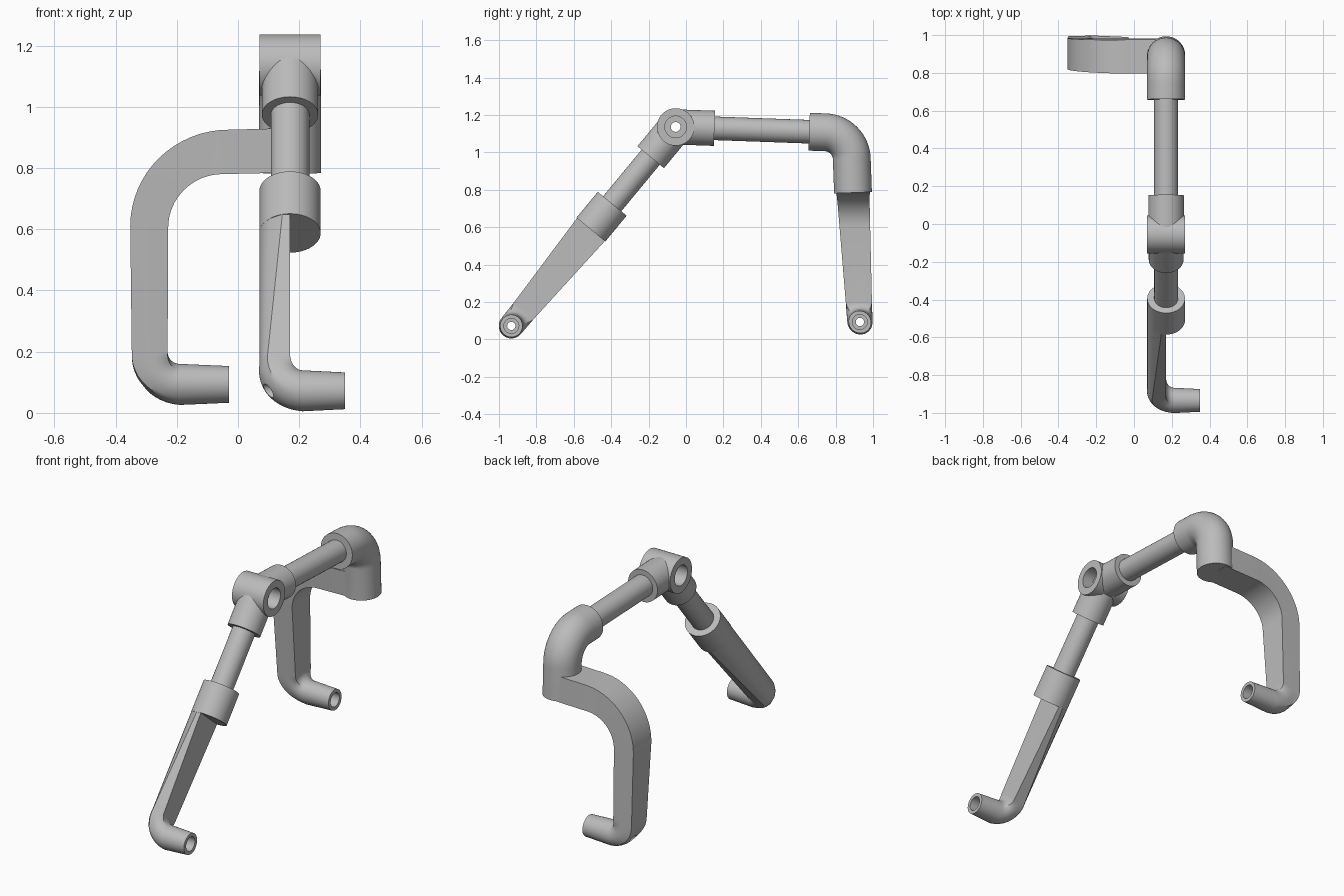
import bpy, bmesh
from math import sin, cos, pi, sqrt, radians
from mathutils import Vector

cube = bpy.data.objects.get("Cube")
if cube:
    bpy.data.objects.remove(cube, do_unlink=True)

grey = bpy.data.materials.new("light_grey")
grey.use_nodes = True
colour = (0.5, 0.5, 0.5, 1)
grey.diffuse_color = colour
grey.node_tree.nodes["Principled BSDF"].inputs["Base Color"].default_value = colour

SIDES = 48
CX = 0.17                                   # shared plane of the arms
HUB = Vector((CX, -0.055, 1.136))
FRONT = Vector((0, -0.637, -0.771)).normalized()
BACK = Vector((0, 1, -0.036)).normalized()
DOWN = Vector((0, 0.036, -1)).normalized()
SIDE = Vector((1, 0, 0))


def loft(name, rings):
    """Skin closed rings of points and cap both ends."""
    bm = bmesh.new()
    loops = [[bm.verts.new(p) for p in ring] for ring in rings]
    n = len(loops[0])
    for a, b in zip(loops, loops[1:]):
        for i in range(n):
            j = (i + 1) % n
            bm.faces.new((a[i], a[j], b[j], b[i]))
    bm.faces.new(loops[0])
    bm.faces.new(loops[-1])
    bmesh.ops.recalc_face_normals(bm, faces=bm.faces[:])
    mesh = bpy.data.meshes.new(name)
    bm.to_mesh(mesh)
    bm.free()
    obj = bpy.data.objects.new(name, mesh)
    bpy.context.collection.objects.link(obj)
    mesh.materials.append(grey)
    return obj


def ring(centre, axis, r):
    """Circle square to an axis lying in the y-z plane or along x."""
    u = SIDE if abs(axis.x) < 0.5 else Vector((0, 0, 1))
    v = axis.cross(u).normalized()
    return [centre + r * (u * cos(k * 2 * pi / SIDES) + v * sin(k * 2 * pi / SIDES))
            for k in range(SIDES)]


def rod(name, start, end, r):
    axis = (end - start).normalized()
    return loft(name, [ring(start, axis, r), ring(end, axis, r)])


def activate(obj):
    bpy.ops.object.select_all(action='DESELECT')
    obj.select_set(True)
    bpy.context.view_layer.objects.active = obj


def finish(obj):
    activate(obj)
    bpy.ops.object.shade_smooth_by_angle(angle=radians(32))


def drill(obj, start, end, r):
    cutter = rod("cutter", start, end, r)
    cutter.hide_render = True
    mod = obj.modifiers.new("bore", 'BOOLEAN')
    mod.operation, mod.solver, mod.object = 'DIFFERENCE', 'EXACT', cutter
    activate(obj)
    bpy.ops.object.modifier_apply(modifier=mod.name)
    bpy.data.objects.remove(cutter, do_unlink=True)


# Hinge hub with its two sockets, bored through along x
hub = rod("hinge_hub", HUB - SIDE * 0.1, HUB + SIDE * 0.1, 0.1)
sockets = [rod("front_socket", HUB, HUB + FRONT * 0.21, 0.092),
           rod("back_socket", HUB, HUB + BACK * 0.207, 0.094)]
for part in [hub] + sockets:
    drill(part, HUB - SIDE * 0.2, HUB + SIDE * 0.2, 0.058)
    finish(part)
bushing = rod("hinge_bushing", HUB - SIDE * 0.03, HUB + SIDE * 0.03, 0.0585)
drill(bushing, HUB - SIDE * 0.1, HUB + SIDE * 0.1, 0.026)
finish(bushing)

# Straight tubes and the front collar
finish(rod("front_tube", HUB + FRONT * 0.15, HUB + FRONT * 0.6, 0.063))
finish(rod("back_tube", HUB + BACK * 0.15, HUB + BACK * 0.78, 0.063))
finish(rod("front_collar", HUB + FRONT * 0.533, HUB + FRONT * 0.712, 0.1))

# Rear elbow: straight, quarter bend, straight
corner = HUB + BACK * 0.937
bend_r = 0.135
pivot = corner - BACK * bend_r + DOWN * bend_r
rings = [ring(HUB + BACK * 0.714, BACK, 0.101)]
for k in range(17):
    a = k / 16 * pi / 2
    rings.append(ring(pivot + bend_r * (BACK * sin(a) - DOWN * cos(a)),
                      BACK * cos(a) + DOWN * sin(a), 0.101))
rings.append(ring(corner + DOWN * 0.318, DOWN, 0.101))
finish(loft("back_elbow", rings))


def leg_section(place, inner, outer, w, roundness, dome):
    """Ring between an inner and outer edge: box or domed bar, blending to a circle."""
    pts = []
    for k in range(SIDES):
        a = k * 2 * pi / SIDES
        c, s = cos(a), sin(a)
        m = max(abs(c), abs(s))
        p, q = c / m, s / m
        if dome:
            p = (p + 1) * sqrt(max(0, 1 - (w * q / 0.1) ** 2)) - 1
        p += (c - p) * roundness
        q += (s - q) * roundness
        mid = (inner + outer) / 2 + (outer - inner) / 2 * p
        pts.append(place(mid.x, mid.y, w * q))
    return pts


def leg(name, place, bar, pivot, thick, foot_x, w_end, dome):
    """Bar sections (inner, outer, half width), then a bend into a round foot."""
    sections = [(i, o, w, 0) for i, o, w in bar]
    pv = Vector(pivot)
    for k in range(13):
        f = k / 12
        d = Vector((-cos(f * pi / 2), sin(f * pi / 2)))
        t = thick + (0.134 - thick) * f
        sections.append((pv + d * 0.04, pv + d * (0.04 + t),
                         w_end + (0.067 - w_end) * f, f * f * (3 - 2 * f)))
    axis = pv.y + 0.04 + 0.067
    sections.append((Vector((foot_x, axis - 0.06)), Vector((foot_x, axis + 0.06)), 0.06, 1))
    obj = loft(name, [leg_section(place, *s, dome) for s in sections])
    # Wide socket at the foot end, narrow hole right through
    end = place(foot_x, axis, 0)
    drill(obj, end - SIDE * 0.12, end + SIDE * 0.1, 0.04)
    drill(obj, end - SIDE * 0.6, end + SIDE * 0.1, 0.022)
    finish(obj)


# Front leg: half-round bar along the arm direction
normal = Vector((0, FRONT.z, -FRONT.y))


def front_place(x, t, u):
    return Vector((x, HUB.y, HUB.z)) + FRONT * t + normal * u


leg("front_leg", front_place,
    [(Vector((CX, 0.70)), Vector((0.07, 0.70)), 0.097)],
    (0.21, 1.273), 0.1, 0.35, 0.069, True)


# Rear leg: flat bar sweeping sideways out of the elbow and down
def back_place(x, s, u):
    return Vector((x, 0.893 + (0.786 + s) * 0.053 + u, -s))


bar = [(Vector((CX, -0.785)), Vector((CX, -0.93)), 0.09)]
for k in range(17):
    a = k / 16 * pi / 2
    bar.append((Vector((-0.05 - 0.178 * sin(a), -0.605 - 0.175 * cos(a))),
                Vector((-0.03 - 0.322 * sin(a), -0.61 - 0.315 * cos(a))),
                0.09 - 0.008 * k / 16))
leg("back_leg", back_place, bar, (-0.19, -0.2), 0.117, -0.03, 0.07, False)
